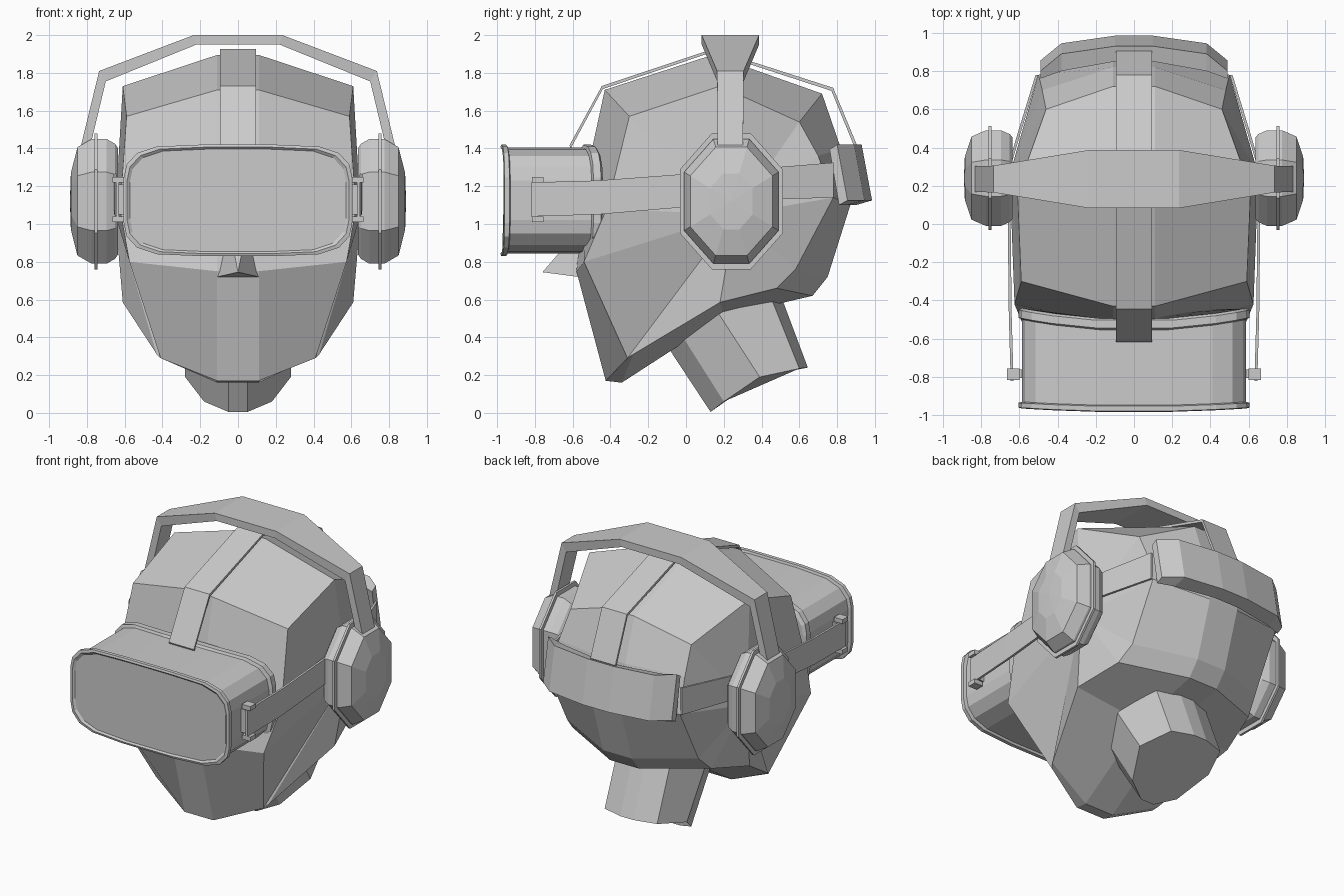
import bpy, bmesh
from math import radians

if "Cube" in bpy.data.objects:
    bpy.data.objects.remove(bpy.data.objects["Cube"])


def finish(bm, name):
    bmesh.ops.remove_doubles(bm, verts=bm.verts, dist=0.0005)
    bmesh.ops.recalc_face_normals(bm, faces=bm.faces)
    me = bpy.data.meshes.new(name)
    bm.to_mesh(me)
    bm.free()
    ob = bpy.data.objects.new(name, me)
    bpy.context.collection.objects.link(ob)
    return ob


def loft(name, rings, tips=(None, None)):
    """Skin closed rings of equal size; ends are flat caps, or fans to a tip."""
    bm = bmesh.new()
    loops = [[bm.verts.new(p) for p in r] for r in rings]
    n = len(loops[0])
    for a, b in zip(loops, loops[1:]):
        for i in range(n):
            j = (i + 1) % n
            bm.faces.new((a[i], a[j], b[j], b[i]))
    for loop, tip in ((loops[0], tips[0]), (loops[-1], tips[1])):
        if tip is None:
            bm.faces.new(loop)
        else:
            t = bm.verts.new(tip)
            for i in range(n):
                bm.faces.new((loop[i], loop[(i + 1) % n], t))
    return finish(bm, name)


def flip(pts):
    return [(-x, y, z) for x, y, z in pts]


def both_sides(name, rings, tips=(None, None)):
    loft(name + "_right", rings, tips)
    loft(name + "_left", [flip(r) for r in rings],
         [t and (-t[0], t[1], t[2]) for t in tips])


def box_ring(x0, x1, y, z0, z1):
    return [(x0, y, z0), (x1, y, z0), (x1, y, z1), (x0, y, z1)]


# Head: centre outline (y, z) paired with the side rim (x, y, z)
head = [(-.43, 1.71, .59, -.30, 1.57), (-.53, 1.25, .625, -.42, 1.08),
        (-.58, .75, .575, -.54, .80), (-.425, .17, .41, -.31, .29),
        (-.34, .16, .43, -.28, .31), (.20, .51, .61, .18, .585),
        (.67, .62, .53, .48, .66), (.75, .72, .50, .58, .76),
        (.87, 1.10, .50, .78, 1.14), (.82, 1.40, .48, .70, 1.36),
        (.72, 1.69, .46, .60, 1.54), (.14, 1.895, .61, .18, 1.73)]
rim = [h[2:] for h in head]
mid = [(.11, h[0], h[1]) for h in head]
loft("head", [flip(rim), flip(mid), mid, rim],
     ((-.65, .26, 1.05), (.65, .26, 1.05)))

# Nose wedge
loft("nose", [[(-.11, -.57, .72), (.11, -.57, .72), (.05, -.54, 1.0), (-.05, -.54, 1.0)]],
     (None, (0, -.76, .745)))

# Neck: leaning faceted column
def neck_ring(half):
    return half + [(-x, y, z) for x, y, z in reversed(half)]

loft("neck", [neck_ring([(.05, .13, .005), (.18, .20, .06), (.28, .39, .19), (.20, .60, .235), (.05, .645, .24)]),
              neck_ring([(.05, -.13, .40), (.18, -.06, .47), (.28, .17, .53), (.20, .43, .66), (.05, .48, .68)])])

# Goggles: rounded outline swept along y, bowed in the middle
quarter = [(.605, .12), (.59, .19), (.535, .25), (.43, .285), (.2, .295)]
outline = quarter + [(-x, z) for x, z in reversed(quarter)]
outline += [(-x, -z) for x, z in outline]

def goggle_ring(y, s, bow):
    return [(x - .02 * s * (1 if x > 0 else -1), y + bow * (1 - (x / .605) ** 2),
             1.125 + z - .015 * s * (1 if z > 0 else -1)) for x, z in outline]

loft("goggles", [goggle_ring(-.955, 1.6, -.02), goggle_ring(-.965, .9, -.02),
                 goggle_ring(-.96, 0, -.02), goggle_ring(-.935, 0, -.02),
                 goggle_ring(-.93, 1, -.02), goggle_ring(-.50, 1, -.06),
                 goggle_ring(-.49, 0, -.06), goggle_ring(-.45, 0, -.06),
                 goggle_ring(-.44, 1, -.06)])

# Side arms running back past the ears
arm = [(.645, -.82, 1.04, 1.22), (.655, -.47, 1.05, 1.23), (.66, 0, 1.09, 1.265),
       (.66, .30, 1.12, 1.285), (.61, .47, 1.13, 1.30), (.515, .78, 1.14, 1.325)]
both_sides("goggle_arm", [box_ring(x - .015, x, y, a, b) for x, y, a, b in arm])

# Clips holding the arms to the goggles
both_sides("arm_clip_post", [box_ring(.57, .64, y, 1.05, 1.21) for y in (-.805, -.76)])
for tag, z in (("upper", 1.22), ("lower", 1.01)):
    both_sides("arm_clip_" + tag, [box_ring(.60, .665, y, z, z + .03) for y in (-.815, -.755)])

# Padded strap behind the head
pad = [(.49, .76, .80), (.38, .80, .89), (.10, .85, .93)]
pad += [(-x, a, b) for x, a, b in reversed(pad)]
loft("back_strap_pad", [[(x, a, 1.395), (x, b, 1.42), (x, b + .055, 1.125), (x, a + .05, 1.10)]
                        for x, a, b in pad])

# Strap over the top of the head
path = [(-.61, 1.40), (-.44, 1.715), (.14, 1.91), (.77, 1.705), (.895, 1.40)]
loft("top_strap", [[(s * .095, y, z), (s * .095, y * 1.012, z + .016),
                    (-s * .095, y * 1.012, z + .016), (-s * .095, y, z)]
                   for s in (1,) for y, z in path])

# Headphone band: outer x, z, inner x, z, half width
half = [(.835, 1.40, .785, 1.40, .067), (.735, 1.81, .70, 1.755, .07), (.235, 2.0, .22, 1.95, .152)]
band = half + [(-a, b, -c, d, w) for a, b, c, d, w in reversed(half)]
loft("headphone_band", [[(a, .235 - w, b), (a, .235 + w, b), (c, .235 + w, d), (c, .235 - w, d)]
                        for a, b, c, d, w in band])

# Ear cups: stacked octagons with a domed outside and a thin rim disc
octagon = [(.25, .155), (.095, .33), (-.095, .33), (-.25, .155),
           (-.25, -.155), (-.095, -.33), (.095, -.33), (.25, -.155)]

def ear_ring(x, s):
    return [(x, .24 + y * s, 1.12 + z * s) for y, z in octagon]

both_sides("ear_cup", [ear_ring(x, s) for x, s in
                       ((.635, .85), (.65, .92), (.695, 1), (.775, 1), (.85, .87), (.885, .45))],
           (None, (.89, .24, 1.12)))
both_sides("ear_cup_rim", [ear_ring(.745, 1.09), ear_ring(.76, 1.09)])
